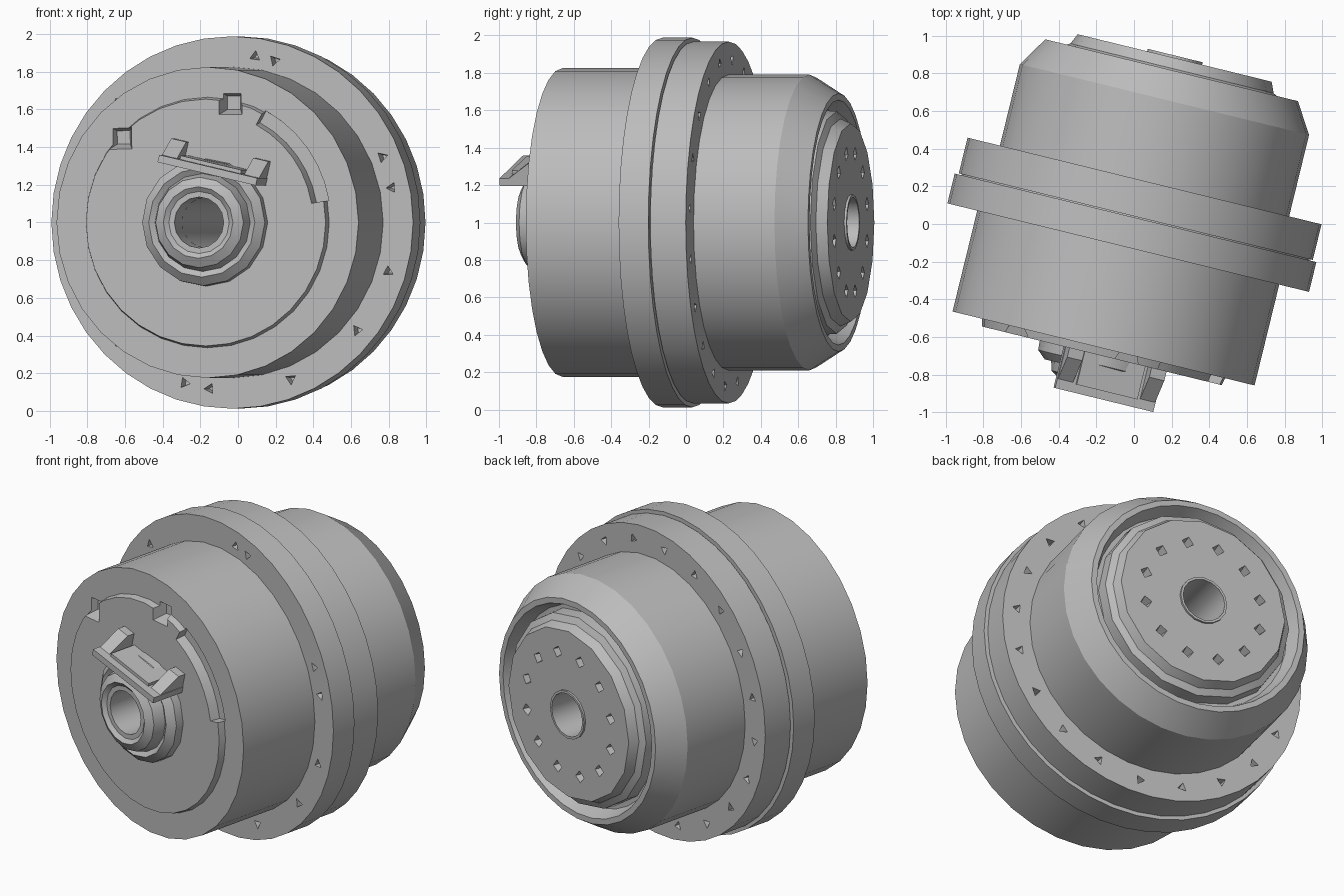
import bpy, bmesh
from math import radians, sin, cos, pi
from mathutils import Matrix, Vector

cube = bpy.data.objects.get("Cube")
if cube:
    bpy.data.objects.remove(cube, do_unlink=True)

metal = bpy.data.materials.new("grey_metal")
metal.use_nodes = True
GREY = (0.5, 0.5, 0.5, 1)
metal.diffuse_color = GREY
metal.node_tree.nodes["Principled BSDF"].inputs["Base Color"].default_value = GREY

# The whole assembly is turned about z; its axle is local y
PLACE = Matrix.Translation((0, 0, 1)) @ Matrix.Rotation(radians(-13.75), 4, 'Z')
BORE = 0.135


def finish(name, bm):
    bmesh.ops.recalc_face_normals(bm, faces=bm.faces[:])
    mesh = bpy.data.meshes.new(name)
    bm.to_mesh(mesh)
    bm.free()
    mesh.materials.append(metal)
    obj = bpy.data.objects.new(name, mesh)
    obj.matrix_world = PLACE
    bpy.context.collection.objects.link(obj)
    return obj


def lathe(name, profile, sides, start=0, end=360):
    """Closed ring of a (radius, y) profile; a partial sweep gets end caps."""
    bm = bmesh.new()
    full = end - start == 360
    steps = sides if full else sides + 1
    rings = []
    for i in range(steps):
        a = radians(start + (end - start) * i / sides)
        rings.append([bm.verts.new((r * cos(a), y, r * sin(a))) for r, y in profile])
    n = len(profile)
    for i in range(sides):
        a, b = rings[i], rings[(i + 1) % steps]
        for j in range(n):
            k = (j + 1) % n
            bm.faces.new((a[j], a[k], b[k], b[j]))
    if not full:
        bm.faces.new(rings[0])
        bm.faces.new(rings[-1])
    return finish(name, bm)


def pits(name, spots, y, depth, size, sides):
    """Cutter of tapered pits at (radius, degrees), opening towards sign of depth."""
    bm = bmesh.new()
    for i, (r, deg) in enumerate(spots):
        a = radians(deg)
        centre = Vector((r * cos(a), 0, r * sin(a)))
        layers = []
        for yy, s in ((y - depth * 0.3, size), (y + depth, size * 0.5)):
            layers.append([bm.verts.new(centre + Vector((
                s * cos(a + i + 2 * pi * k / sides), yy,
                s * sin(a + i + 2 * pi * k / sides)))) for k in range(sides)])
        top, low = layers
        bm.faces.new(top)
        bm.faces.new(low)
        for k in range(sides):
            m = (k + 1) % sides
            bm.faces.new((top[k], top[m], low[m], low[k]))
    return finish(name, bm)


def cut(obj, *cutters):
    bpy.context.view_layer.objects.active = obj
    for c in cutters:
        c.hide_render = True
        mod = obj.modifiers.new("cut", 'BOOLEAN')
        mod.operation = 'DIFFERENCE'
        mod.solver = 'EXACT'
        mod.object = c
        bpy.ops.object.modifier_apply(modifier=mod.name)
        bpy.data.objects.remove(c, do_unlink=True)


# Front housing with a raised cover, a curved slot and two notches
front = lathe("front_housing", [
    (BORE, 0.0), (0.825, 0.0), (0.825, -0.68), (0.665, -0.68),
    (0.655, -0.72), (BORE, -0.72)], 32)
slot = lathe("slot_cutter", [(0.57, -0.8), (0.69, -0.8), (0.67, -0.66), (0.6, -0.66)],
             6, 10, 62)
cut(front, slot, pits("notch_cutter", [(0.65, 136), (0.65, 78)], -0.72, 0.08, 0.1, 4))

# Double flange with a parting groove
flange_front = lathe("flange_front", [
    (0.7, -0.129), (0.988, -0.129), (0.988, 0.034), (0.95, 0.034),
    (0.95, 0.04), (0.7, 0.04)], 40)
cut(flange_front, pits("front_pit_cutter", [(0.89, d) for d in (
    82, 75, 23, 12, -17, -40, -69, -98, -107, -135, -165, 165, 135)],
    -0.129, 0.06, 0.035, 3))
flange_back = lathe("flange_back", [
    (0.7, 0.04), (0.967, 0.04), (0.967, 0.235), (0.7, 0.235)], 40)
cut(flange_back, pits("back_pit_cutter", [(0.875, 18 * i + 5) for i in range(20)],
                      0.235, -0.06, 0.035, 3))

# Rear housing with a chamfer and a sunken end
rear = lathe("rear_housing", [
    (BORE, 0.0), (0.79, 0.0), (0.79, 0.68), (0.69, 0.84),
    (0.655, 0.84), (0.62, 0.75), (BORE, 0.75)], 32)

# Rear output plate with a ring of bolt holes
plate = lathe("output_plate", [
    (BORE, 0.75), (0.6, 0.75), (0.595, 0.83), (0.555, 0.85), (0.53, 0.907),
    (0.15, 0.907), (0.15, 0.92), (BORE, 0.92)], 16)
cut(plate, pits("bolt_hole_cutter", [(0.38, 30 * i + 15) for i in range(12)],
                0.907, -0.07, 0.042, 4))

# Stepped front hub
hub = lathe("front_hub", [
    (BORE, -0.7), (0.34, -0.7), (0.335, -0.77), (0.29, -0.81), (0.26, -0.79),
    (0.24, -0.86), (0.19, -0.89), (0.165, -0.87), (BORE, -0.87)], 16)

for o in (front, flange_front, flange_back, rear, plate, hub):
    bpy.ops.object.select_all(action='DESELECT')
    o.select_set(True)
    bpy.context.view_layer.objects.active = o
    bpy.ops.object.shade_smooth_by_angle(angle=radians(25))


# Connector shelf above the hub, tilted around the axle
TILT = Matrix.Rotation(radians(13), 4, 'Y')


def prism(name, x0, x1, section):
    """Extrude a (y, z) section along x."""
    bm = bmesh.new()
    a, b = [[bm.verts.new((x, y, z)) for y, z in section] for x in (x0, x1)]
    bm.faces.new(a)
    bm.faces.new(b)
    for i in range(len(section)):
        k = (i + 1) % len(section)
        bm.faces.new((a[i], a[k], b[k], b[i]))
    bm.transform(TILT)
    return finish(name, bm)


prism("connector_shelf", -0.275, 0.275,
      [(-0.945, 0.265), (-0.945, 0.305), (-0.71, 0.305), (-0.71, 0.265)])
prism("connector_pad", -0.17, 0.17,
      [(-0.9, 0.3), (-0.9, 0.325), (-0.71, 0.325), (-0.71, 0.3)])
for side, x in (("right", -0.23), ("left", 0.23)):
    prism(side + "_gusset", x - 0.042, x + 0.042,
          [(-0.9, 0.3), (-0.77, 0.395), (-0.71, 0.395), (-0.71, 0.3)])
